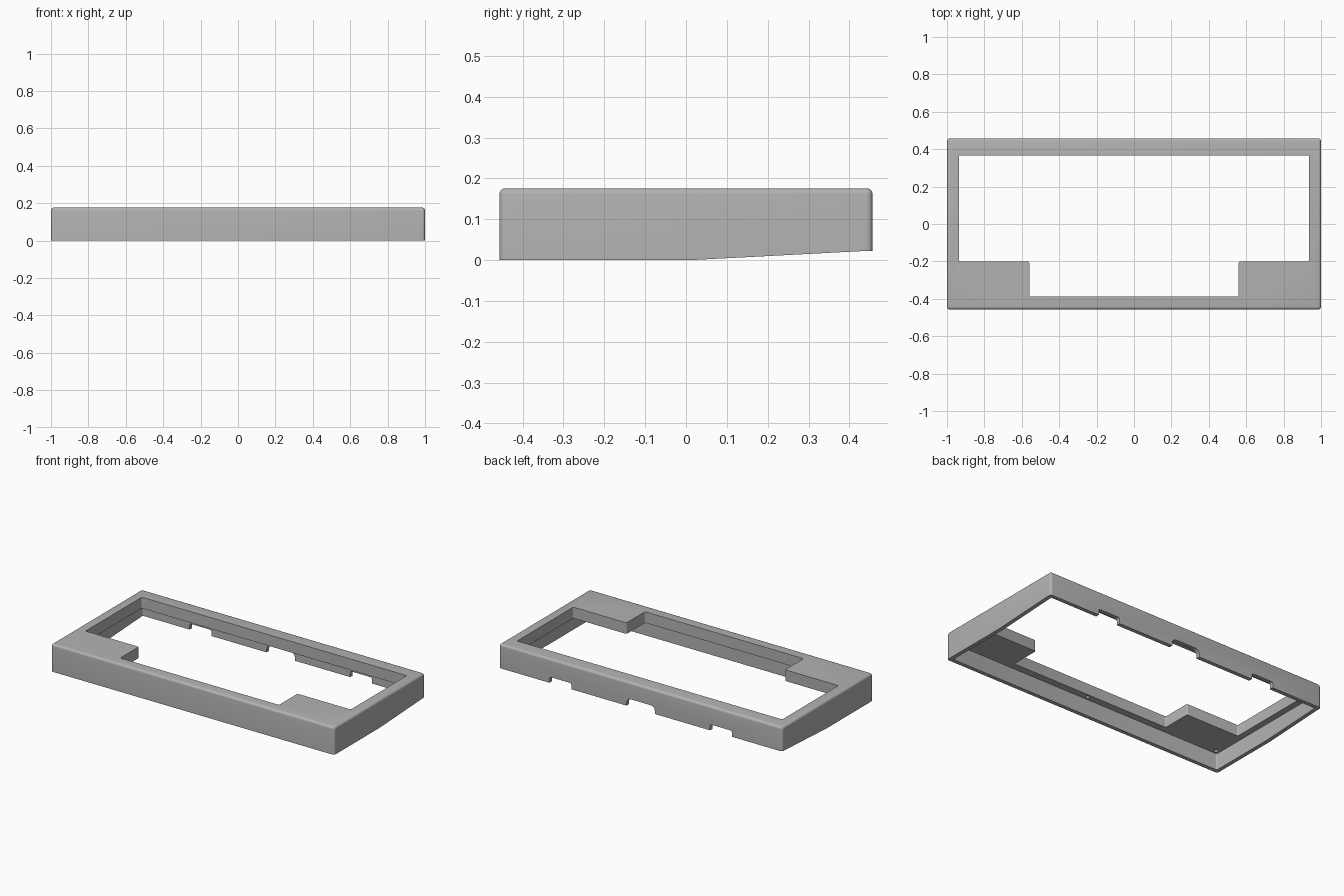
import bpy, bmesh, math
from mathutils import Vector

if "Cube" in bpy.data.objects:
    bpy.data.objects.remove(bpy.data.objects["Cube"], do_unlink=True)

W, D, H = 1.0, 0.457, 0.176      # half width, half depth, height
WALL, PLATE_Z = 0.025, 0.105     # wall thickness, underside of top plate

grey = bpy.data.materials.new("case grey")
grey.use_nodes = True
COLOUR = (0.45, 0.45, 0.45, 1)
grey.diffuse_color = COLOUR
grey.node_tree.nodes["Principled BSDF"].inputs["Base Color"].default_value = COLOUR


def prism(name, outline, depth, round_edge=None, radius=0.0, segments=4):
    """Extrude a 3D outline along depth and round the edges chosen by a rule."""
    bm = bmesh.new()
    face = bm.faces.new([bm.verts.new(p) for p in outline])
    new = bmesh.ops.extrude_face_region(bm, geom=[face])["geom"]
    bmesh.ops.translate(bm, vec=depth, verts=[v for v in new if isinstance(v, bmesh.types.BMVert)])
    bmesh.ops.recalc_face_normals(bm, faces=bm.faces)
    if round_edge:
        bmesh.ops.bevel(bm, geom=[e for e in bm.edges if round_edge(e)], offset=radius,
                        segments=segments, profile=0.5, affect='EDGES')
    mesh = bpy.data.meshes.new(name)
    bm.to_mesh(mesh)
    bm.free()
    obj = bpy.data.objects.new(name, mesh)
    bpy.context.collection.objects.link(obj)
    mesh.materials.append(grey)
    return obj


def direction(e):
    return (e.verts[1].co - e.verts[0].co).normalized()


def upright(e):
    return abs(direction(e).z) > 0.99


def along_y(e):
    return abs(direction(e).y) > 0.99


def rectangle(x, y, z):
    return [(-x, -y, z), (x, -y, z), (x, y, z), (-x, y, z)]


# Outer shell: side profile with a rising rear underside, rounded top and corners
side = [(-D, 0), (0.01, 0), (0.43, 0.022), (D, 0.022), (D, H), (-D, H)]
case = prism("keyboard_case", [(-W, y, z) for y, z in side], Vector((2 * W, 0, 0)),
             lambda e: upright(e) or min(v.co.z for v in e.verts) > H - 0.001, 0.015, 5)

cutters = []

# Hollow underside
cutters.append(prism("underside_pocket", rectangle(W - WALL, D - WALL, -0.1),
                     Vector((0, 0, PLATE_Z + 0.1)), upright, 0.008))

# Stepped key opening, mirrored about the middle
half = [(0.56, -0.387), (0.56, -0.2), (0.936, -0.2), (0.936, 0.366)]
opening = half + [(-x, y) for x, y in reversed(half)]
cutters.append(prism("key_opening", [(x, y, 0.05) for x, y in opening],
                     Vector((0, 0, 0.3)), upright, 0.008))

# Cable notches in the lower edge of the rear wall
for x, half_width, top, radius in ((-0.567, 0.077, 0.06, 0.012), (0, 0.1, 0.07, 0.03),
                                   (0.567, 0.077, 0.06, 0.012)):
    a, b, y = x - half_width, x + half_width, D - WALL - 0.02
    cutters.append(prism("rear_notch", [(a, y, -0.1), (b, y, -0.1), (b, y, top), (a, y, top)],
                         Vector((0, 0.1, 0)),
                         lambda e: along_y(e) and e.verts[0].co.z > 0, radius))

# Blind screw holes in the underside of the plate
for x in (-0.95, 0, 0.95):
    for y in (-0.41, 0.41):
        ring = [(x + 0.012 * math.cos(math.tau * i / 16),
                 y + 0.012 * math.sin(math.tau * i / 16), PLATE_Z - 0.02) for i in range(16)]
        cutters.append(prism("screw_hole", ring, Vector((0, 0, 0.06))))

for cutter in cutters:
    cutter.hide_render = True
    mod = case.modifiers.new(cutter.name, 'BOOLEAN')
    mod.operation, mod.solver, mod.object = 'DIFFERENCE', 'EXACT', cutter

# Bake the cuts and discard the cutters
bpy.context.view_layer.update()
graph = bpy.context.evaluated_depsgraph_get()
baked = bpy.data.meshes.new_from_object(case.evaluated_get(graph))
case.modifiers.clear()
case.data = baked
for cutter in cutters:
    bpy.data.objects.remove(cutter, do_unlink=True)

# Smooth the rounded edges while keeping the corners crisp
bpy.ops.object.select_all(action='DESELECT')
case.select_set(True)
bpy.context.view_layer.objects.active = case
bpy.ops.object.shade_smooth_by_angle(angle=math.radians(30))
